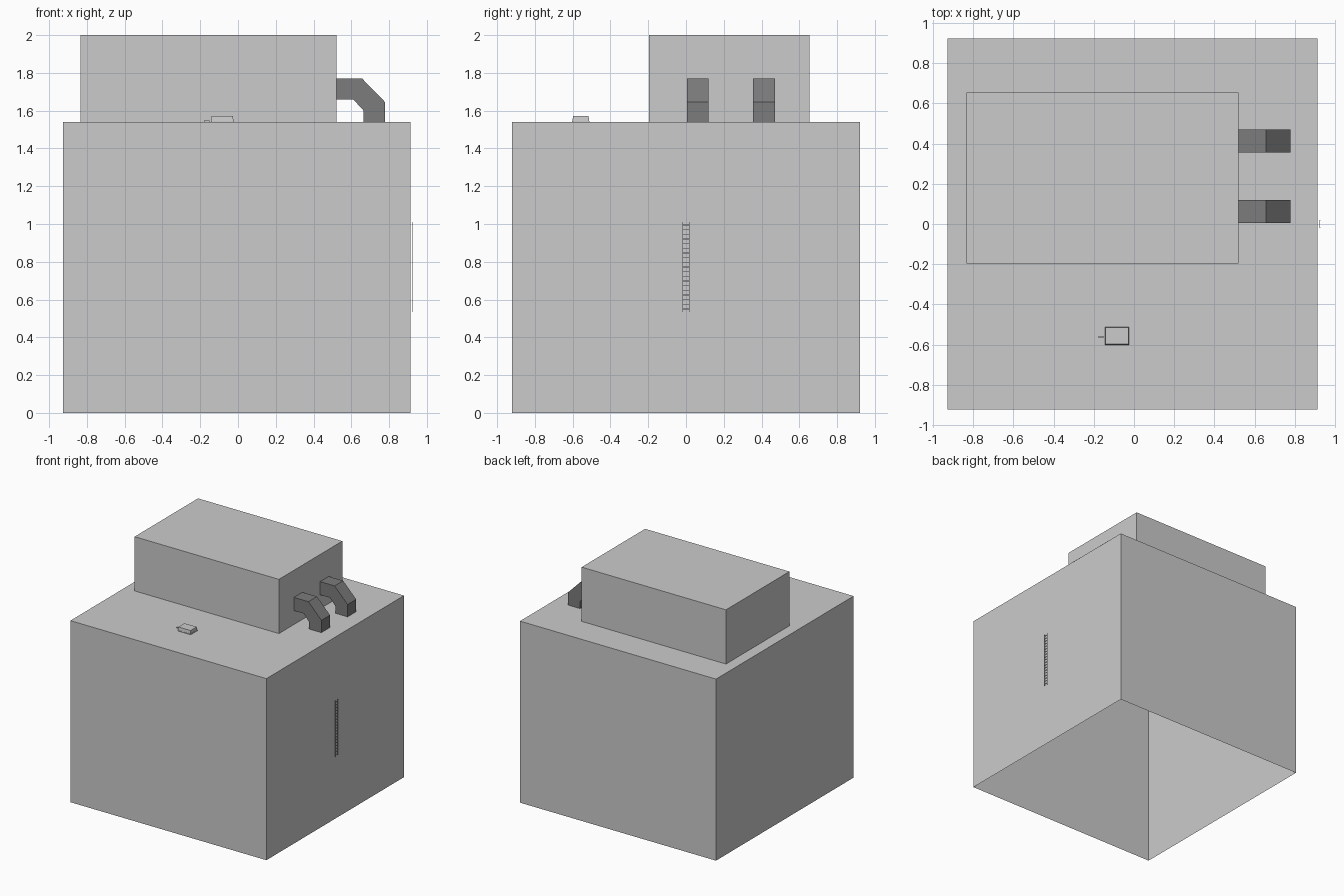
import bpy, bmesh

if "Cube" in bpy.data.objects:
    bpy.data.objects.remove(bpy.data.objects["Cube"])


def material(name, grey):
    m = bpy.data.materials.new(name)
    m.diffuse_color = (grey, grey, grey, 1)
    m.use_nodes = True
    m.node_tree.nodes["Principled BSDF"].inputs["Base Color"].default_value = m.diffuse_color
    return m


LIGHT = material("light_grey", 0.60)
DARK = material("dark_grey", 0.20)


def finish(name, bm, mat):
    me = bpy.data.meshes.new(name)
    bm.to_mesh(me)
    bm.free()
    me.materials.append(mat)
    ob = bpy.data.objects.new(name, me)
    bpy.context.collection.objects.link(ob)
    return ob


def add_box(bm, lo, hi, taper=0.0):
    """Axis-aligned box; taper draws the top edges inwards."""
    verts = bmesh.ops.create_cube(bm, size=1)["verts"]
    for v in verts:
        top = v.co.z > 0
        for i in range(3):
            s = v.co[i]
            v.co[i] = hi[i] if s > 0 else lo[i]
            if top and i < 2:
                v.co[i] -= taper if s > 0 else -taper
    return verts


def box(name, lo, hi, mat, taper=0.0, open_bottom=False):
    bm = bmesh.new()
    add_box(bm, lo, hi, taper)
    if open_bottom:
        bm.normal_update()
        down = [f for f in bm.faces if f.normal.z < -0.9]
        bmesh.ops.delete(bm, geom=down, context='FACES_ONLY')
    return finish(name, bm, mat)


# Building shell, open underneath, and rooftop unit
ROOF = 1.54
box("main_block", (-0.927, -0.922, 0), (0.912, 0.922, ROOF), LIGHT, open_bottom=True)
box("rooftop_unit", (-0.833, -0.196, ROOF), (0.521, 0.654, 2.0), LIGHT, open_bottom=True)

# Roof hatch: thin curb, lid and handle
box("hatch_curb", (-0.142, -0.603, ROOF), (-0.022, -0.511, ROOF + 0.006), LIGHT)
box("hatch_lid", (-0.144, -0.601, ROOF + 0.006), (-0.024, -0.513, 1.573), LIGHT, taper=0.003)
box("hatch_handle", (-0.180, -0.564, ROOF), (-0.150, -0.560, 1.549), LIGHT)

# Two square ducts bending down from the rooftop unit to the roof
PROFILE = [(0.521, 1.77), (0.657, 1.77), (0.779, 1.645), (0.779, ROOF),
           (0.665, ROOF), (0.665, 1.60), (0.612, 1.658), (0.521, 1.658)]
for i, y in enumerate((0.005, 0.356)):
    bm = bmesh.new()
    rings = [[bm.verts.new((x, yy, z)) for x, z in PROFILE] for yy in (y, y + 0.115)]
    n = len(PROFILE)
    for k in range(n // 2 - 1):                       # side faces, one quad per segment
        for r in rings:
            bm.faces.new((r[k], r[k + 1], r[n - 2 - k], r[n - 1 - k]))
    for k in range(n):                                # outer skin
        j = (k + 1) % n
        bm.faces.new((rings[0][k], rings[0][j], rings[1][j], rings[1][k]))
    bmesh.ops.recalc_face_normals(bm, faces=bm.faces)
    finish(f"duct_{i + 1}", bm, DARK)

# Wall ladder standing just off the right side
bm = bmesh.new()
for s in (-1, 1):
    add_box(bm, (0.923, s * 0.018 - 0.0015, 0.535), (0.927, s * 0.018 + 0.0015, 1.01))
for k in range(19):
    z = 0.55 + k * 0.0247
    add_box(bm, (0.9235, -0.018, z - 0.0015), (0.9265, 0.018, z + 0.0015))
finish("wall_ladder", bm, LIGHT)
